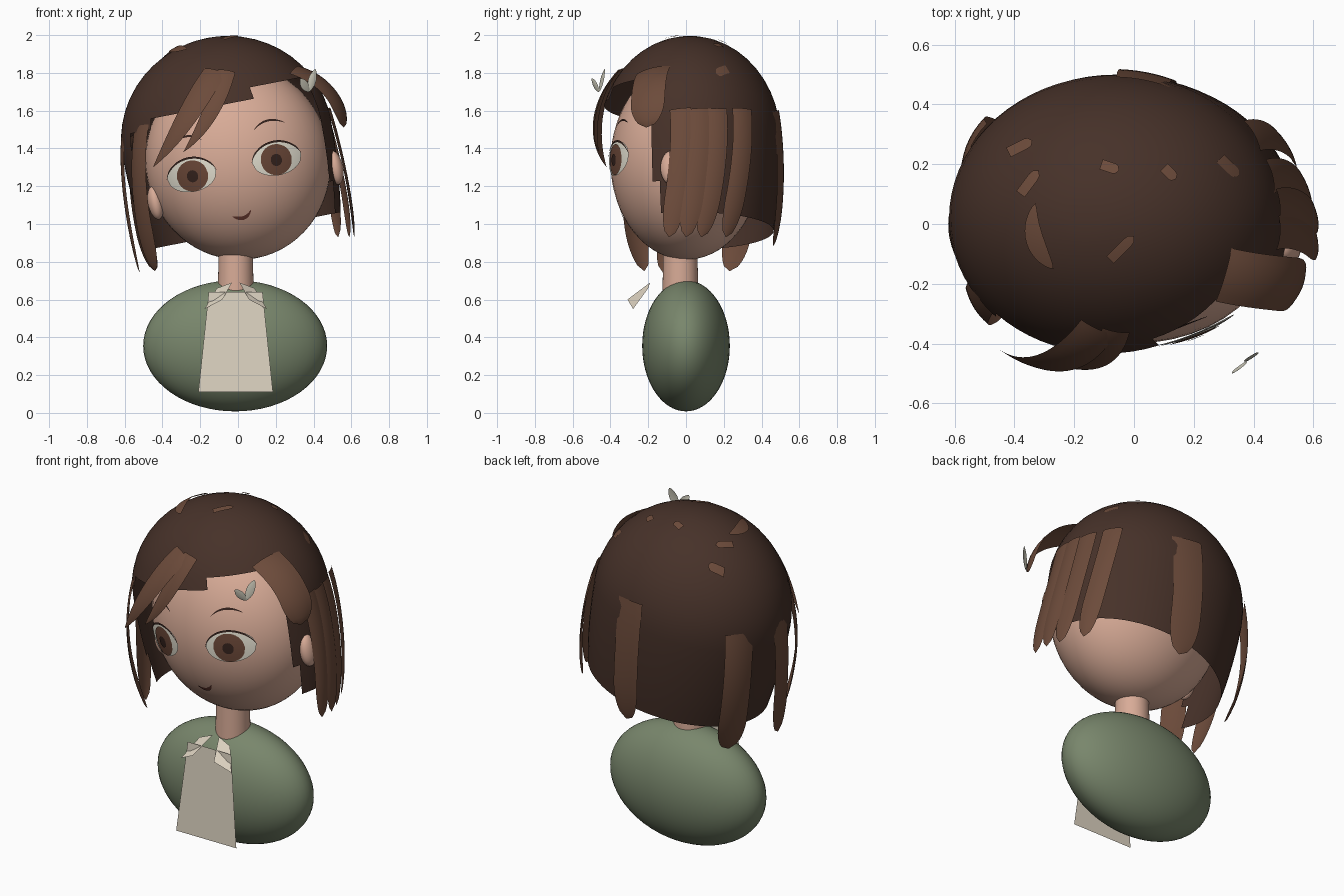
import bpy, bmesh, math
from mathutils import Vector, Matrix
from mathutils.geometry import interpolate_bezier

if "Cube" in bpy.data.objects:
    bpy.data.objects.remove(bpy.data.objects["Cube"])


def material(name, r, g, b):
    m = bpy.data.materials.new(name)
    m.use_nodes = True
    m.diffuse_color = (r, g, b, 1)
    m.node_tree.nodes["Principled BSDF"].inputs["Base Color"].default_value = (r, g, b, 1)
    return m


SKIN = material("skin", .69, .41, .31)
HAIR = material("dark brown hair", .062, .031, .022)
LOCK = material("light brown hair", .15, .07, .043)
GREEN = material("sage green", .19, .24, .15)
CREAM = material("cream cloth", .72, .65, .53)
WHITE = material("eye white", .78, .75, .64)
IRIS = material("iris brown", .15, .065, .04)
DARK = material("dark brown", .035, .016, .012)
LIP = material("mouth red", .15, .045, .032)
LEAF = material("pale leaf", .60, .58, .48)

# The head and the hair lean to the model's right
LEAN = Matrix.Rotation(math.radians(-11), 4, 'Y')
HEAD = Matrix.Translation((0, 0, 1.33)) @ LEAN
CAP = Matrix.Translation((-.06, .02, 1.455)) @ LEAN
HEAD_R = Vector((.49, .40, .52))
CAP_R = Vector((.56, .48, .54))


def finish(name, bm, mat, matrix=Matrix()):
    mesh = bpy.data.meshes.new(name)
    bm.normal_update()
    bm.to_mesh(mesh)
    bm.free()
    for p in mesh.polygons:
        p.use_smooth = True
    mesh.materials.append(mat)
    mesh.transform(matrix)
    ob = bpy.data.objects.new(name, mesh)
    bpy.context.scene.collection.objects.link(ob)
    return ob


def ellipsoid(name, centre, radii, mat, frame=Matrix()):
    bm = bmesh.new()
    bmesh.ops.create_uvsphere(bm, u_segments=48, v_segments=32, radius=1)
    place = Matrix.Translation(centre) @ Matrix.Diagonal((*radii, 1))
    return finish(name, bm, mat, frame @ place)


def blunt(t):
    return 1 if t < .7 else math.sqrt(max(0, 1 - ((t - .7) / .3) ** 2))


def taper(t):
    return (.85 + .3 * t) * (1 - t ** 2.5)


def leaf(t):
    return max(0, math.sin(math.pi * t)) ** .7


def oval(t):
    return math.sqrt(max(0, 1 - (2 * t - 1) ** 2))


def on_face(lift):
    """Lays a point on the front of the head."""
    def place(p):
        k = 1 - (p.x / HEAD_R.x) ** 2 - (p.z / HEAD_R.z) ** 2
        return Vector((p.x, -HEAD_R.y * math.sqrt(max(0, k)) - lift, p.z))
    return place


def ribbon(name, ctrl, width, mat, shape=blunt, outward=None, place=None,
           frame=Matrix(), bulge=.08, steps=24, across=6):
    """A strip along a curve whose width follows the shape function."""
    pts = interpolate_bezier(*[Vector(c) for c in ctrl], steps + 1)
    bm = bmesh.new()
    rows = []
    for i, p in enumerate(pts):
        tangent = pts[min(i + 1, steps)] - pts[max(i - 1, 0)]
        out = outward or (p - Vector((-.06, .03, 1.4)))
        side = tangent.cross(out).normalized()
        lift = side.cross(tangent).normalized()
        w = width * shape(i / steps)
        row = []
        for j in range(across + 1):
            s = j / across - .5
            q = p + side * w * s + lift * w * bulge * (1 - 4 * s * s)
            row.append(bm.verts.new(place(q) if place else q))
        rows.append(row)
    for a, b in zip(rows, rows[1:]):
        for j in range(across):
            bm.faces.new((a[j], b[j], b[j + 1], a[j + 1]))
    return finish(name, bm, mat, frame)


def face_mark(name, ctrl, width, mat, shape, lift):
    pts = [(u, 0, w) for u, w in ctrl]
    ribbon(name, pts, width, mat, shape, Vector((0, -1, 0)), on_face(lift), HEAD, 0)


def face_oval(name, u, w, ru, rw, mat, lift):
    ctrl = [(u + ru * k, w) for k in (-1, -1 / 3, 1 / 3, 1)]
    face_mark(name, ctrl, 2 * rw, mat, oval, lift)


# Body and neck
ellipsoid("torso", (-.015, 0, .355), (.487, .232, .347), GREEN)
bm = bmesh.new()
bmesh.ops.create_cone(bm, segments=40, radius1=.095, radius2=.09, depth=.28,
                      matrix=Matrix.Translation((-.012, -.03, .75)))
finish("neck", bm, SKIN)


# Shirt front and collar flaps
def sheet(name, corners, mat):
    bm = bmesh.new()
    bm.faces.new([bm.verts.new(c) for c in corners])
    finish(name, bm, mat)


sheet("shirt_front", [(-.21, -.28, .11), (.185, -.28, .11),
                      (.13, -.25, .64), (-.155, -.25, .64)], CREAM)
for side, s in (("left", 1), ("right", -1)):
    flap = [(.02, -.19, .69), (.07, -.31, .60), (.165, -.28, .55), (.10, -.20, .66)]
    sheet(side + "_collar", [(s * x - .012, y, z) for x, y, z in flap], CREAM)

# Head, ears and face
ellipsoid("head", (0, 0, 0), HEAD_R, SKIN, HEAD)
for side, s in (("left", 1), ("right", -1)):
    ellipsoid(side + "_ear", (.485 * s + .015, -.08, -.13), (.04, .055, .09), SKIN, HEAD)
    u, w = -.025 + .229 * s, -.022
    face_oval(side + "_eye", u, w, .132, .09, WHITE, .012)
    face_oval(side + "_iris", u - .003 * s, w - .006, .083, .082, IRIS, .016)
    face_oval(side + "_pupil", u - .003 * s, w - .008, .03, .032, DARK, .020)
    face_mark(side + "_lash", [(u - .135, w), (u - .09, w + .12), (u + .09, w + .12),
                               (u + .135, w)], .011, DARK, leaf, .016)
    face_mark(side + "_brow", [(-.025 + s * k, h) for k, h in
                               ((.14, .148), (.19, .195), (.25, .195), (.31, .155))],
              .011, DARK, leaf, .005)
face_mark("mouth", [(-.085, -.278), (-.05, -.305), (-.01, -.31), (.02, -.262)],
          .02, LIP, leaf, .005)

# Hair cap: dome over a rounded skirt, with a stepped face opening
levels = [-.50, -.42, -.33, -.22, -.11, 0, .06, .12, .177, .24, .30, .36, .41, .45,
          .485, .512, .53, .537]
N = 72
bm = bmesh.new()
rings = []
for w in levels:
    f = math.sqrt(1 - (w / CAP_R.z) ** 2) if w > 0 else 1 - .3 * w * w
    rings.append([bm.verts.new((CAP_R.x * f * math.cos(2 * math.pi * i / N),
                                CAP_R.y * f * math.sin(2 * math.pi * i / N), w))
                  for i in range(N)])
for lo, hi in zip(rings, rings[1:]):
    for i in range(N):
        k = (i + 1) % N
        a = 2 * math.pi * (i + .5) / N
        mid = (lo[0].co.z + hi[0].co.z) / 2
        u = CAP_R.x * math.cos(a)
        fringe = .12 if u < -.38 else .177 if u < .2 else .24
        edge = -.32 if mid < -.33 else -.45
        if math.sin(a) < edge and mid < fringe:
            continue
        bm.faces.new((lo[i], lo[k], hi[k], hi[i]))
crown = bm.verts.new((0, 0, CAP_R.z))
for i in range(N):
    bm.faces.new((rings[-1][i], rings[-1][(i + 1) % N], crown))
for v in [v for v in bm.verts if not v.link_faces]:
    bm.verts.remove(v)
finish("hair_cap", bm, HAIR, CAP)

# Fringe and temple locks
ribbon("fringe_outer", [(-.12, -.345, 1.81), (-.19, -.45, 1.71), (-.30, -.52, 1.50),
                        (-.45, -.42, 1.30)], .15, LOCK, taper)
ribbon("fringe_inner", [(-.06, -.355, 1.81), (-.09, -.45, 1.71), (-.16, -.51, 1.52),
                        (-.29, -.46, 1.38)], .11, LOCK, taper)
ribbon("temple_lock", [(.30, -.17, 1.815), (.43, -.20, 1.775), (.54, -.20, 1.68),
                       (.56, -.21, 1.51)], .19, LOCK)

# Left side locks, sweeping forward at the tips
for i, (x, y, tip) in enumerate(((.48, -.03, -.09), (.48, .06, .0),
                                 (.455, .16, .08), (.395, .295, .21))):
    ribbon("left_lock_%d" % (i + 1),
           [(x, y, 1.61), (x + .06, y + .02, 1.42), (x + .12, y - .02, 1.15),
            (x + .135, tip, .93)], .115, LOCK)

# Right side and back locks
ribbon("right_front_lock", [(-.51, -.24, 1.52), (-.55, -.30, 1.25), (-.51, -.29, 1.0),
                            (-.44, -.22, .75)], .14, LOCK)
ribbon("right_middle_lock", [(-.605, -.01, 1.48), (-.625, -.03, 1.25), (-.58, -.06, 1.0),
                             (-.52, -.12, .74)], .14, LOCK)
ribbon("right_back_lock", [(-.53, .26, 1.47), (-.56, .30, 1.2), (-.51, .29, .95),
                           (-.44, .23, .75)], .17, LOCK)
ribbon("back_lock", [(.03, .475, 1.60), (.03, .508, 1.4), (.05, .515, 1.1),
                     (.07, .46, .88)], .18, LOCK, bulge=.04)


# Small loose tufts lying on the crown
def on_cap(p):
    k = 1 - ((p.x + .06) / CAP_R.x) ** 2 - ((p.y - .02) / CAP_R.y) ** 2
    return Vector((p.x, p.y, 1.464 + CAP_R.z * math.sqrt(max(0, k))))


UP = Vector((0, 0, 1))
for i, (x, y, dx, dy) in enumerate(((-.38, .26, .04, .02), (-.35, .14, .03, .04),
                                    (-.08, .19, .03, -.01), (.12, .17, .02, -.02),
                                    (.32, .19, .03, -.03), (-.04, -.08, .04, .04))):
    ctrl = [(x + dx * k, y + dy * k, 0) for k in (-1, -.3, .3, 1)]
    ribbon("tuft_%d" % (i + 1), ctrl, .035, LOCK, blunt, UP, on_cap, bulge=0, steps=8)
ribbon("crescent_tuft", [(-.33, .07, 0), (-.36, -.03, 0), (-.32, -.10, 0), (-.27, -.15, 0)],
       .06, LOCK, leaf, UP, on_cap, bulge=0)

# Two-leaf hair clip
for name, tip in (("clip_leaf_upper", (.41, -.43, 1.82)), ("clip_leaf_lower", (.33, -.50, 1.77))):
    base, end = Vector((.375, -.46, 1.70)), Vector(tip)
    ribbon(name, [base.lerp(end, k) for k in (0, .33, .67, 1)], .045, LEAF, leaf,
           Vector((.4, -1, 0)))
